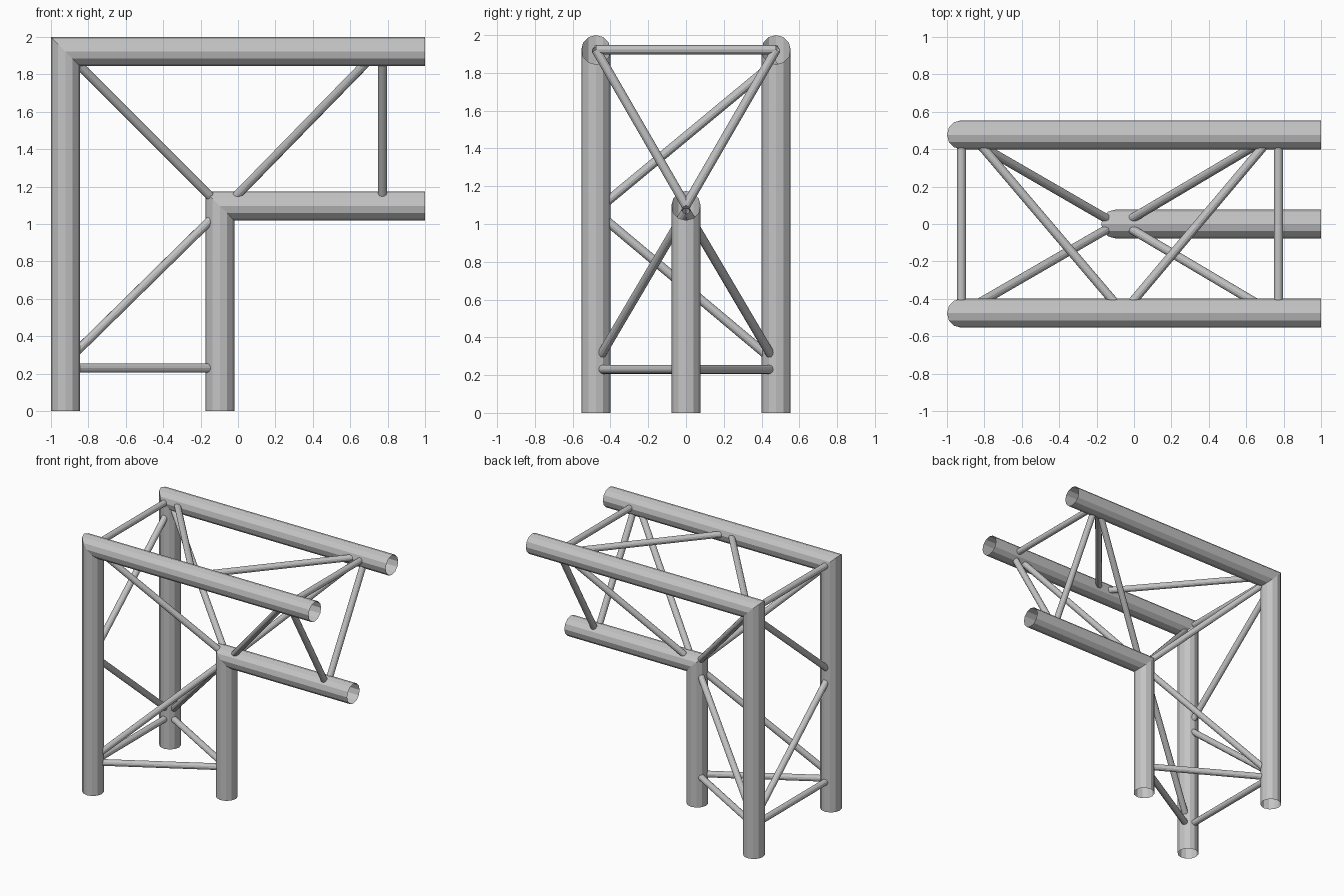
import bpy, bmesh, math
from mathutils import Vector

cube = bpy.data.objects.get("Cube")
if cube:
    bpy.data.objects.remove(cube)

SIDES = 12
R_CHORD, R_BRACE = 0.0775, 0.024
OUT, IN = -0.9225, -0.0975      # leg centre x of the outer and inner chords
TOP, LOW = 1.9225, 1.0975       # run centre z of the outer and inner chords
HALF = 0.477                    # half spacing of the outer chords

metal = bpy.data.materials.new("aluminium grey")
metal.use_nodes = True
GREY = (0.55, 0.55, 0.55, 1)
metal.diffuse_color = GREY
bsdf = metal.node_tree.nodes["Principled BSDF"]
bsdf.inputs["Base Color"].default_value = GREY
bsdf.inputs["Roughness"].default_value = 0.5


def skin(name, rings):
    """Open tube through a list of vertex rings."""
    bm = bmesh.new()
    loops = [[bm.verts.new(p) for p in ring] for ring in rings]
    for a, b in zip(loops, loops[1:]):
        for i in range(SIDES):
            j = (i + 1) % SIDES
            bm.faces.new((a[i], a[j], b[j], b[i]))
    bmesh.ops.recalc_face_normals(bm, faces=bm.faces)
    mesh = bpy.data.meshes.new(name)
    bm.to_mesh(mesh)
    bm.free()
    mesh.materials.append(metal)
    obj = bpy.data.objects.new(name, mesh)
    bpy.context.collection.objects.link(obj)


def circle(r):
    for i in range(SIDES):
        a = math.tau * i / SIDES
        yield r * math.cos(a), r * math.sin(a)


def chord(name, cx, cy, cz):
    """Leg rising from the floor, mitred into a run towards +x."""
    c = list(circle(R_CHORD))
    skin(name, [[(cx + u, cy + v, 0) for u, v in c],
                [(cx + u, cy + v, cz - u) for u, v in c],
                [(1, cy + v, cz - u) for u, v in c]])


def brace(name, start, end):
    a, b = Vector(start), Vector(end)
    d = (b - a).normalized()
    side = d.cross(Vector((0, 0, 1)))
    if side.length < 0.01:
        side = Vector((0, 1, 0))
    side.normalize()
    up = side.cross(d)
    c = [side * u + up * v for u, v in circle(R_BRACE)]
    skin(name, [[a + o for o in c], [b + o for o in c]])


# Main chords
chord("front_outer_chord", OUT, -HALF, TOP)
chord("back_outer_chord", OUT, HALF, TOP)
chord("inner_chord", IN, 0, LOW)

# Braces from each outer chord to the inner chord
BAR_Z, BAR_X = 0.23, 0.772
for tag, y in (("front", -HALF), ("back", HALF)):
    brace(tag + "_leg_bar", (OUT, y, BAR_Z), (IN, 0, BAR_Z))
    brace(tag + "_leg_diagonal", (OUT, y, 0.26), (IN, 0, 1.07))
    brace(tag + "_corner_diagonal", (OUT, y, TOP), (IN, 0, LOW))
    brace(tag + "_run_diagonal", (0.745, y, TOP), (-0.06, 0, LOW))
    brace(tag + "_run_bar", (BAR_X, y, TOP), (BAR_X, 0, LOW))

# Braces between the two outer chords
for name, x, z in (("leg", OUT, BAR_Z), ("corner", OUT, TOP), ("run", BAR_X, TOP)):
    brace(name + "_cross_bar", (x, -HALF, z), (x, HALF, z))
brace("lower_leg_cross_diagonal", (OUT, -HALF, 1.065), (OUT, HALF, 0.265))
brace("upper_leg_cross_diagonal", (OUT, -HALF, 1.07), (OUT, HALF, 1.86))
brace("corner_run_cross_diagonal", (-0.866, HALF, TOP), (-0.055, -HALF, TOP))
brace("end_run_cross_diagonal", (-0.06, -HALF, TOP), (0.745, HALF, TOP))
